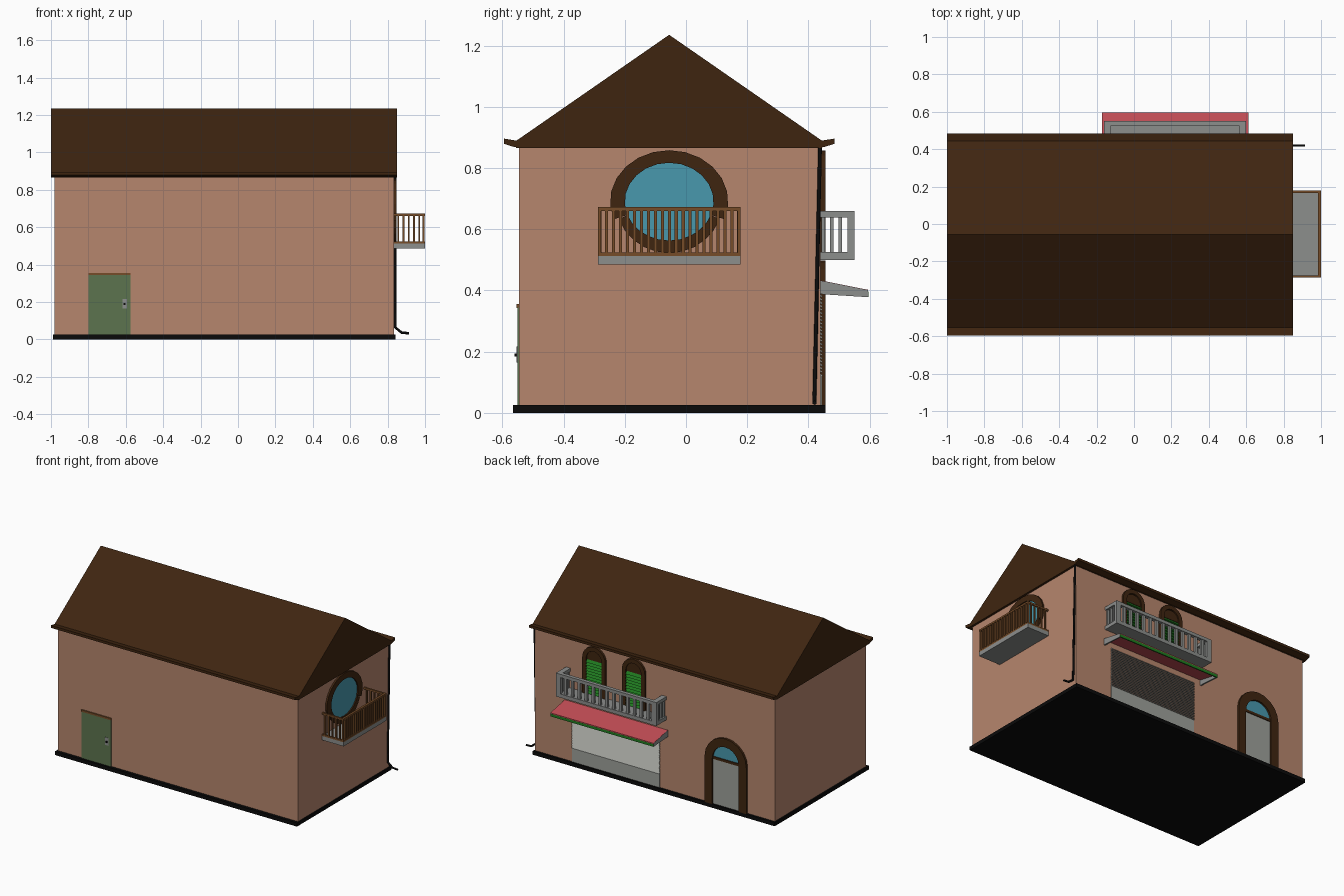
import bpy, bmesh, math
from math import sin, cos, pi

if "Cube" in bpy.data.objects:
    bpy.data.objects.remove(bpy.data.objects["Cube"])

def colour(name, r, g, b):
    lin = [((c / 255 + 0.055) / 1.055) ** 2.4 if c > 10 else c / 255 / 12.92 for c in (r, g, b)]
    m = bpy.data.materials.new(name)
    m.diffuse_color = (*lin, 1)
    m.use_nodes = True
    m.node_tree.nodes["Principled BSDF"].inputs["Base Color"].default_value = m.diffuse_color
    return m

WALL = colour("terracotta wall", 182, 134, 109)
BROWN = colour("dark brown", 63, 37, 16)
WOOD = colour("rail brown", 118, 76, 40)
GREY = colour("stone grey", 140, 142, 140)
PALE = colour("pale grey", 158, 160, 154)
DOOR = colour("door green", 92, 116, 78)
GREEN = colour("shutter green", 32, 125, 32)
GLASS = colour("glass blue", 72, 152, 174)
RED = colour("awning red", 196, 78, 86)
BLACK = colour("black", 10, 10, 10)

def finish(name, bm, mat):
    bmesh.ops.recalc_face_normals(bm, faces=bm.faces)
    me = bpy.data.meshes.new(name)
    bm.to_mesh(me)
    bm.free()
    me.materials.append(mat)
    ob = bpy.data.objects.new(name, me)
    bpy.context.collection.objects.link(ob)
    return ob

def add_box(bm, x0, x1, y0, y1, z0, z1):
    vs = bmesh.ops.create_cube(bm, size=1)["verts"]
    for v in vs:
        v.co = (x1 if v.co.x > 0 else x0, y1 if v.co.y > 0 else y0, z1 if v.co.z > 0 else z0)

def boxes(name, mat, *dims):
    bm = bmesh.new()
    for d in dims:
        add_box(bm, *d)
    return finish(name, bm, mat)

def prism(name, mat, pts, axis, a, b):
    """Extrude a 2D profile (u, z) along x or y between a and b."""
    bm = bmesh.new()
    put = (lambda u, z, d: (d, u, z)) if axis == "x" else (lambda u, z, d: (u, d, z))
    lo = [bm.verts.new(put(u, z, a)) for u, z in pts]
    hi = [bm.verts.new(put(u, z, b)) for u, z in pts]
    n = len(pts)
    for i in range(n):
        j = (i + 1) % n
        bm.faces.new((lo[i], lo[j], hi[j], hi[i]))
    bm.faces.new(lo)
    bm.faces.new(hi)
    return finish(name, bm, mat)

def arc(cu, cz, ru, rz, a0=0, a1=pi, n=10):
    return [(cu + ru * cos(a0 + (a1 - a0) * i / n), cz + rz * sin(a0 + (a1 - a0) * i / n))
            for i in range(n + 1)]

def arch(cu, cz, r, foot):
    return [(cu + r, foot)] + arc(cu, cz, r, r) + [(cu - r, foot)]

def louvres(name, mat, x0, x1, y0, y1, z0, z1, n):
    """Saw-tooth slats facing +y: sloped tops, level undersides."""
    h = (z1 - z0) / n
    pts = [(y0, z0)]
    for i in range(n):
        pts += [(y1, z0 + i * h), (y0 + 0.003, z0 + (i + 1) * h)]
    pts.append((y0, z1))
    return prism(name, mat, pts, "x", x0, x1)

# Main body
boxes("plinth", BLACK, (-0.99, 0.842, -0.565, 0.455, 0, 0.025))
boxes("walls", WALL, (-0.98, 0.835, -0.545, 0.44, 0.02, 0.87))

# Roof with eaves
prism("roof", BROWN, [(-0.555, 0.866), (0.445, 0.866), (0.45, 0.885), (-0.055, 1.235), (-0.56, 0.885)],
      "x", -1.0, 0.85)
for side, name in ((-1, "front_eave"), (1, "back_eave")):
    prism(name, BROWN, [(-0.055 + side * d, z) for d, z in
          ((0.48, 0.868), (0.505, 0.868), (0.54, 0.879), (0.54, 0.896), (0.49, 0.888))],
          "x", -1.0, 0.85)

# Front door
boxes("front_door", DOOR, (-0.8, -0.575, -0.551, -0.54, 0.025, 0.345))
boxes("front_door_lintel", WOOD, (-0.8, -0.575, -0.553, -0.54, 0.343, 0.356))
boxes("front_door_handle", GREY, (-0.618, -0.594, -0.554, -0.55, 0.165, 0.217))
boxes("front_door_knob", BLACK, (-0.611, -0.601, -0.561, -0.553, 0.184, 0.194))

# Round window on the right side
cy, cz = -0.055, 0.69
prism("round_window_glass", GLASS, arc(cy, cz, 0.15, 0.135, 0, 2 * pi, 18)[:-1], "x", 0.83, 0.839)
t = 0.35
prism("round_window_hood", BROWN, arc(cy, cz, 0.193, 0.168, -t, pi + t, 14)
      + arc(cy, cz, 0.145, 0.127, pi + t, -t, 14), "x", 0.83, 0.847)
prism("round_window_lower_frame", BROWN, arc(cy, cz, 0.175, 0.168, pi + t, 2 * pi - t, 10)
      + arc(cy, cz, 0.145, 0.127, 2 * pi - t, pi + t, 10), "x", 0.83, 0.847)

# Right balcony with timber railing
boxes("side_balcony_floor", GREY, (0.83, 1.0, -0.287, 0.178, 0.485, 0.513))
bars = []
for z0, z1 in ((0.513, 0.524), (0.66, 0.672)):
    bars.append((0.985, 1.0, -0.287, 0.178, z0, z1))
    bars += [(0.835, 1.0, y, y + 0.012, z0, z1) for y in (-0.287, 0.166)]
for i in range(21):
    y = -0.287 + i * (0.465 - 0.01) / 20
    bars.append((0.987, 0.998, y, y + 0.01, 0.52, 0.665))
for i in range(5):
    x = 0.852 + i * 0.028
    bars += [(x, x + 0.01, y, y + 0.011, 0.52, 0.665) for y in (-0.287, 0.166)]
boxes("side_balcony_railing", WOOD, *bars)

# Back balcony with stone railing
boxes("back_balcony_floor", GREY, (-0.16, 0.6, 0.435, 0.55, 0.5, 0.525))
bars = [(-0.16, 0.6, 0.525, 0.55, 0.638, 0.66)]
for x in (-0.16, 0.565):
    bars.append((x, x + 0.035, 0.44, 0.55, 0.638, 0.66))
    bars.append((x, x + 0.035, 0.528, 0.55, 0.52, 0.64))
    bars += [(x + 0.008, x + 0.027, y, y + 0.012, 0.52, 0.64) for y in (0.442, 0.47, 0.498)]
for i in range(1, 14):
    x = -0.145 + i * 0.73 / 14
    bars.append((x - 0.009, x + 0.009, 0.53, 0.546, 0.52, 0.64))
boxes("back_balcony_railing", GREY, *bars)

# Two arched balcony windows with louvred shutters
for k, cx in enumerate((0.38, 0.08)):
    prism(f"arched_window_frame_{k}", BROWN,
          arch(cx, 0.77, 0.087, 0.525) + arch(cx, 0.77, 0.058, 0.525)[::-1], "y", 0.435, 0.455)
    prism(f"arched_window_glass_{k}", GLASS, arch(cx, 0.74, 0.06, 0.525), "y", 0.435, 0.442)
    prism(f"arched_window_top_{k}", BROWN, arc(cx, 0.76, 0.065, 0.065), "y", 0.435, 0.447)
    louvres(f"window_shutter_{k}", GREEN, cx - 0.058, cx + 0.058, 0.441, 0.456, 0.53, 0.76, 12)

# Awning: cloth, valance and side brackets
prism("awning_cloth", RED, [(0.438, 0.425), (0.595, 0.394), (0.595, 0.402), (0.438, 0.433)],
      "x", -0.17, 0.61)
boxes("awning_valance", GREEN, (-0.17, 0.61, 0.588, 0.5955, 0.378, 0.396))
for k, x in enumerate((-0.17, 0.602)):
    prism(f"awning_bracket_{k}", GREY, [(0.438, 0.388), (0.595, 0.378), (0.595, 0.401), (0.438, 0.432)],
          "x", x - 0.001, x + 0.009)

# Shop front with roller shutter
boxes("shop_base_panel", PALE, (-0.11, 0.553, 0.435, 0.444, 0.025, 0.12))
louvres("shop_shutter", PALE, -0.11, 0.553, 0.435, 0.448, 0.12, 0.39, 24)

# Arched back entrance
cx = -0.617
prism("entrance_frame", BROWN, arch(cx, 0.34, 0.158, 0.025) + arch(cx, 0.34, 0.1, 0.025)[::-1],
      "y", 0.435, 0.455)
boxes("entrance_door", PALE, (cx - 0.1, cx + 0.1, 0.435, 0.444, 0.025, 0.335))
prism("entrance_fanlight", GLASS, arc(cx, 0.345, 0.1, 0.1), "y", 0.435, 0.443)
boxes("entrance_transom", BROWN, (cx - 0.1, cx + 0.1, 0.435, 0.449, 0.333, 0.35))

# Drainpipe
cu = bpy.data.curves.new("drainpipe", "CURVE")
cu.dimensions = "3D"
cu.bevel_depth = 0.007
cu.bevel_resolution = 1
cu.use_fill_caps = True
path = [(0.84, 0.438, 0.875), (0.84, 0.42, 0.065), (0.875, 0.42, 0.036), (0.915, 0.42, 0.033)]
sp = cu.splines.new("POLY")
sp.points.add(len(path) - 1)
for p, c in zip(sp.points, path):
    p.co = (*c, 1)
cu.materials.append(BLACK)
bpy.context.collection.objects.link(bpy.data.objects.new("drainpipe", cu))
